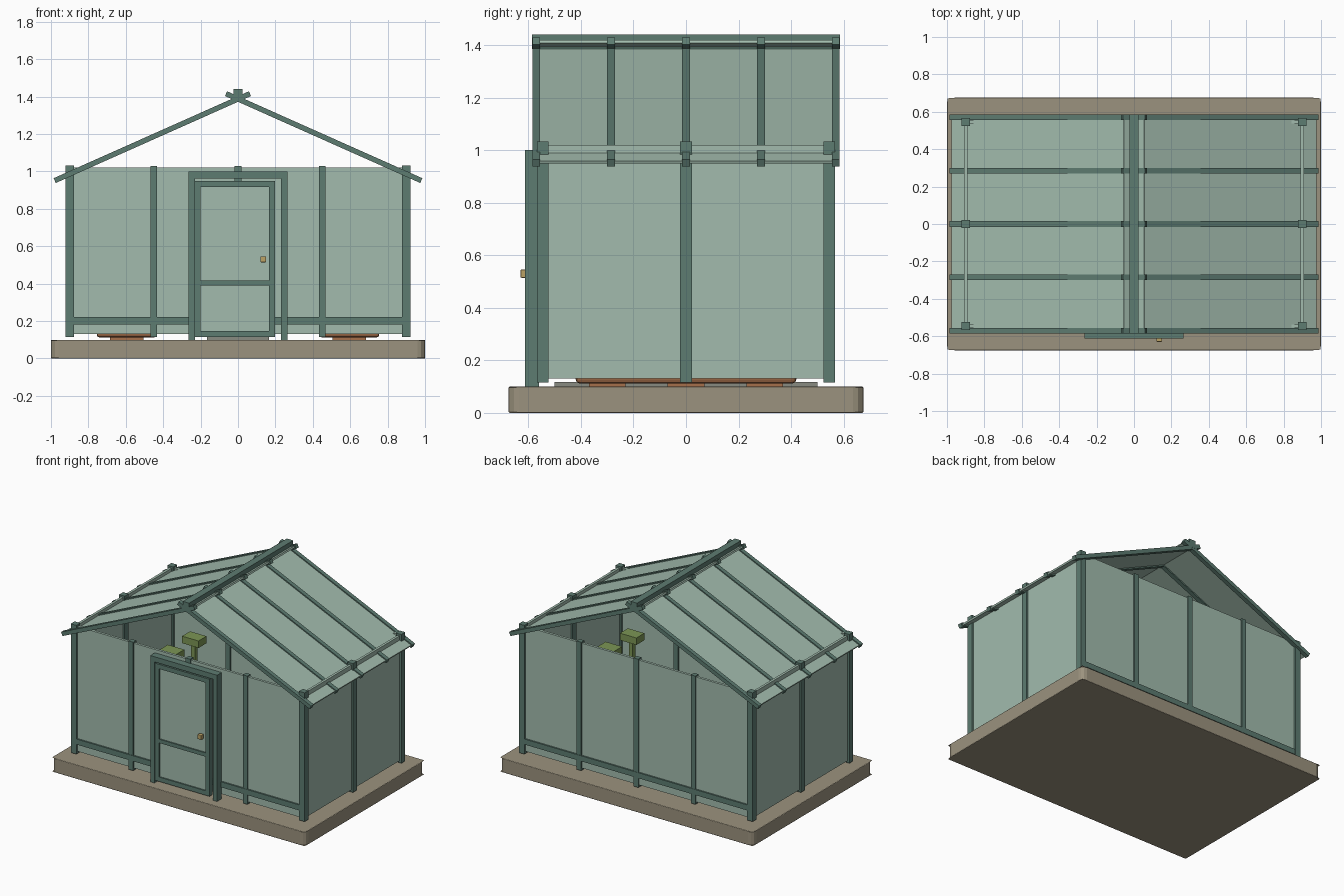
import bpy, math
from mathutils import Vector

if "Cube" in bpy.data.objects:
    bpy.data.objects.remove(bpy.data.objects["Cube"])


def material(name, rgb):
    m = bpy.data.materials.new(name)
    m.diffuse_color = (*rgb, 1)
    m.use_nodes = True
    m.node_tree.nodes["Principled BSDF"].inputs["Base Color"].default_value = m.diffuse_color
    return m


FRAME = material("frame_green", (0.11, 0.20, 0.165))
GLASS = material("pale_glass", (0.36, 0.50, 0.42))
STONE = material("stone", (0.33, 0.29, 0.21))
PATH = material("path_grey", (0.25, 0.26, 0.22))
WOOD = material("wood", (0.38, 0.16, 0.07))
LEAF = material("leaf", (0.20, 0.30, 0.09))
BRASS = material("brass", (0.50, 0.36, 0.13))


def box(name, x, y, z, mat, bevel=0, segs=2):
    """Box from (min, max) ranges on each axis."""
    bpy.ops.mesh.primitive_cube_add(size=1, location=(sum(x) / 2, sum(y) / 2, sum(z) / 2))
    o = bpy.context.object
    o.name = name
    o.scale = (x[1] - x[0], y[1] - y[0], z[1] - z[0])
    bpy.ops.object.transform_apply(location=False, rotation=False, scale=True)
    o.data.materials.append(mat)
    if bevel:
        b = o.modifiers.new("bevel", 'BEVEL')
        b.width, b.segments = bevel, segs
    return o


def around(c, w):
    return (c - w / 2, c + w / 2)


def sloped(name, a, b, y, width, thick, mat):
    """Box lying along the line a-b in the xz plane."""
    a, b = Vector(a), Vector(b)
    d, c = b - a, (a + b) / 2
    o = box(name, around(0, d.length), around(0, width), around(0, thick), mat)
    o.location = (c.x, y, c.y)
    o.rotation_euler.y = -math.atan2(d.y, d.x)
    return o


# Base slab with rounded vertical corners
base = box("base_slab", (-1, 1), (-0.675, 0.675), (0, 0.1), STONE)
edge_weight = base.data.attributes.new("bevel_weight_edge", 'FLOAT', 'EDGE')
for e in base.data.edges:
    p, q = (base.data.vertices[i].co for i in e.vertices)
    edge_weight.data[e.index].value = 1 if abs(p.z - q.z) > 0.05 else 0.1
mod = base.modifiers.new("bevel", 'BEVEL')
mod.width, mod.segments, mod.limit_method = 0.04, 3, 'WEIGHT'
box("path", (-0.165, 0.165), (-0.5, 0.5), (0.1, 0.117), PATH)

# Front and back walls
for s, side in ((-1, "front"), (1, "back")):
    y = s * 0.545
    box(side + "_glass", (-0.9, 0.9), around(y, 0.018), (0.13, 1.02), GLASS)
    box(side + "_low_rail", (-0.912, 0.912), around(y, 0.04), (0.183, 0.222), FRAME)
    for x in (-0.45, 0, 0.45):
        box(side + "_post", around(x, 0.036), around(y, 0.036), (0.115, 1.03), FRAME)
    for x in (-0.9, 0.9):
        box(side + "_corner_post", around(x, 0.044), around(y, 0.044), (0.115, 1.033), FRAME)

# Side walls
for x, side in ((-0.9, "left"), (0.9, "right")):
    box(side + "_glass", around(x, 0.018), (-0.545, 0.545), (0.13, 1.02), GLASS)
    box(side + "_post", around(x, 0.044), around(0, 0.044), (0.115, 1.033), FRAME)

# Roof: rafters and glass of each slope cross at the ridge
for s, side in ((-1, "left"), (1, "right")):
    sloped(side + "_roof_glass", (s * 0.974, 0.954), (-s * 0.055, 1.413), 0, 1.15, 0.012, GLASS)
    for i in range(5):
        sloped(side + "_rafter", (s * 0.98, 0.951), (-s * 0.064, 1.416),
               -0.57 + 0.285 * i, 0.03, 0.028, FRAME)
box("ridge_beam", around(0, 0.05), (-0.586, 0.586), (1.385, 1.44), FRAME)

# Door frame
fy = (-0.612, -0.56)
for x in (-0.247, 0.247):
    box("door_frame_side", around(x, 0.033), fy, (0.1, 1.0), FRAME)
box("door_frame_top", (-0.263, 0.263), fy, (0.963, 1.0), FRAME)

# Door leaf
dy = (-0.603, -0.57)
for x in ((-0.232, -0.2), (0.165, 0.197)):
    box("door_stile", x, dy, (0.115, 0.95), FRAME)
for z in ((0.115, 0.147), (0.39, 0.417), (0.918, 0.95)):
    box("door_rail", (-0.215, 0.18), dy, z, FRAME)
box("door_glass", (-0.21, 0.175), around(-0.587, 0.014), (0.13, 0.935), GLASS)
box("door_knob", around(0.135, 0.032), (-0.63, -0.6), around(0.53, 0.032), BRASS, 0.004)

# Raised beds with plants along both sides
for x, px in ((-0.595, -0.52), (0.595, 0.6)):
    box("raised_bed", around(x, 0.32), (-0.42, 0.42), (0.112, 0.47), WOOD, 0.015)
    for y in (-0.3, 0, 0.3):
        box("bed_foot", around(x, 0.18), around(y, 0.14), (0.1, 0.115), WOOD)
    for i, y in enumerate((-0.25, 0, 0.25)):
        box("plant_stem", around(px, 0.03), around(y, 0.03), (0.46, 0.71), LEAF)
        box("plant_leaves", around(px, 0.13), around(y, 0.09), (0.69, 0.74), LEAF)
